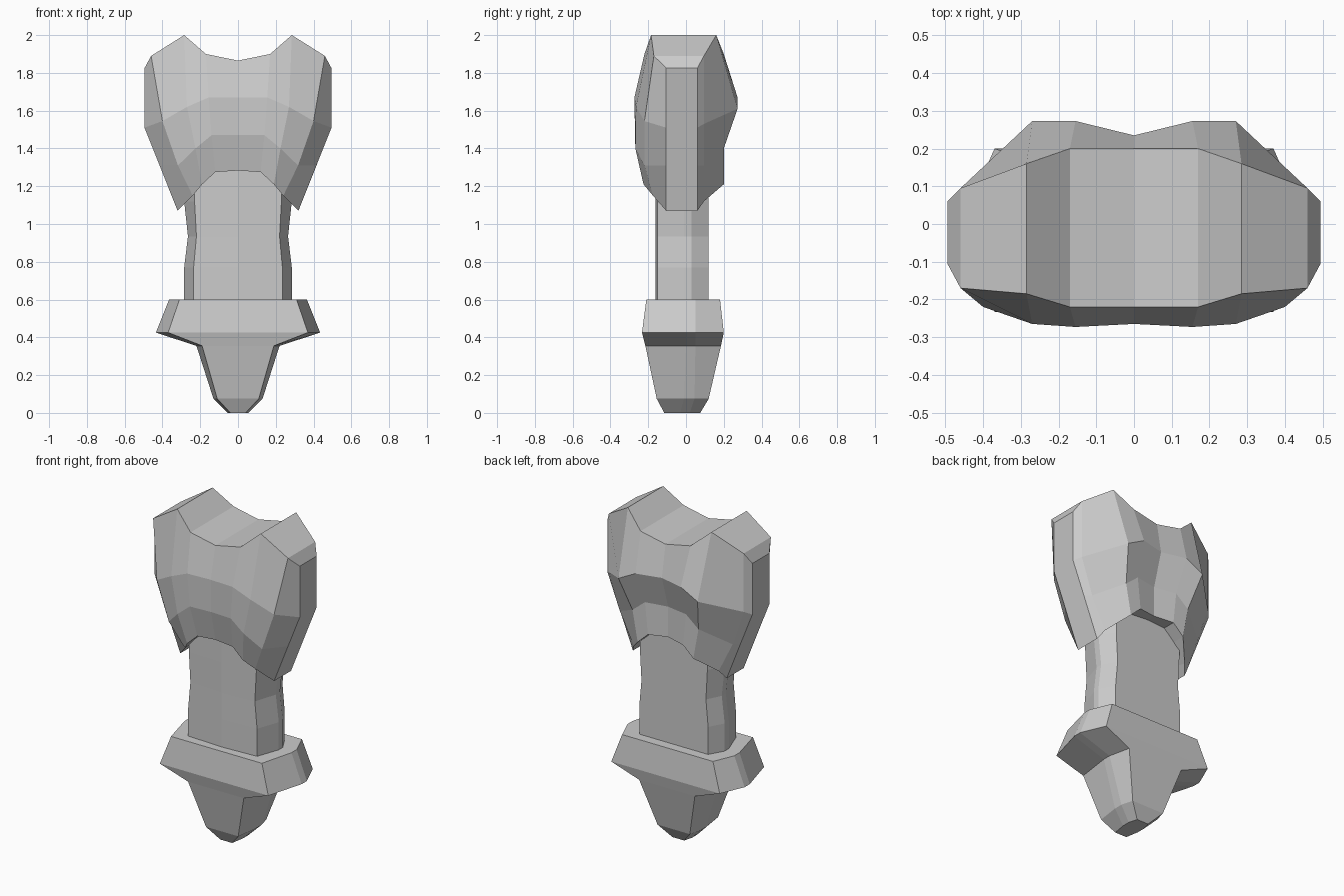
import bpy, bmesh


def loft(name, rings):
    """Skin a list of closed rings that share a point count, capping both ends."""
    bm = bmesh.new()
    vs = [[bm.verts.new(p) for p in ring] for ring in rings]
    n = len(rings[0])
    for a, b in zip(vs, vs[1:]):
        for i in range(n):
            j = (i + 1) % n
            bm.faces.new((a[i], a[j], b[j], b[i]))
    bm.faces.new(vs[0])
    bm.faces.new(vs[-1])
    bmesh.ops.recalc_face_normals(bm, faces=bm.faces)
    mesh = bpy.data.meshes.new(name)
    bm.to_mesh(mesh)
    bm.free()
    obj = bpy.data.objects.new(name, mesh)
    bpy.context.collection.objects.link(obj)
    return obj


def section(z, outer, inner, front, back, s0, s1, bulge=0.0):
    """Symmetric horizontal cross-section with angled sides."""
    half = [(inner, front), (outer, s0), (outer, s1), (inner, back)]
    pts = [(0, front - bulge)] + half + [(0, back)]
    pts += [(-x, y) for x, y in reversed(half)]
    return [(x, y, z) for x, y in pts]


# Head: upright columns from centre to side, rows from top to bottom (x, y, z)
front_cols = [
    [(0, -.22, 1.865), (0, -.265, 1.67), (0, -.262, 1.47), (0, -.22, 1.283)],
    [(.17, -.22, 1.90), (.155, -.273, 1.67), (.14, -.27, 1.47), (.12, -.225, 1.275)],
    [(.285, -.185, 2.0), (.27, -.265, 1.62), (.225, -.268, 1.40), (.19, -.225, 1.21)],
    [(.46, -.17, 1.89), (.40, -.22, 1.545), (.318, -.22, 1.31), (.24, -.175, 1.15)],
    [(.495, -.105, 1.825), (.495, -.105, 1.51), (.415, -.105, 1.31), (.32, -.105, 1.07)],
]
back_cols = [
    [(0, .20, 1.865), (0, .235, 1.67), (0, .175, 1.47), (0, .175, 1.283)],
    [(.17, .20, 1.90), (.155, .273, 1.67), (.14, .20, 1.47), (.12, .20, 1.275)],
    [(.285, .16, 2.0), (.27, .273, 1.61), (.225, .20, 1.40), (.19, .20, 1.21)],
    [(.46, .095, 1.89), (.46, .095, 1.53), (.385, .095, 1.31), (.29, .095, 1.12)],
    [(.495, .06, 1.825), (.495, .06, 1.51), (.415, .06, 1.31), (.32, .06, 1.07)],
]
right = [f + b[::-1] for f, b in zip(front_cols, back_cols)]
left = [[(-x, y, z) for x, y, z in ring] for ring in right[:0:-1]]
loft("head_block", left + right)

# Shaft with a narrow waist
loft("shaft", [section(z, o, i, -.15, .12, -.01, .03, .012) for z, o, i in [
    (.55, .285, .235), (.77, .285, .235), (.935, .265, .22),
    (1.12, .285, .23), (1.36, .285, .23)]])

# Flared collar and the tapering tip below it
loft("collar_and_tip", [
    section(0, .055, .04, -.115, .075, -.03, .02),
    section(.075, .13, .11, -.155, .12, -.01, .045),
    section(.355, .22, .19, -.215, .185, 0, .05),
    section(.425, .435, .37, -.233, .20, 0, .05),
    section(.60, .365, .31, -.21, .18, 0, .05),
])
